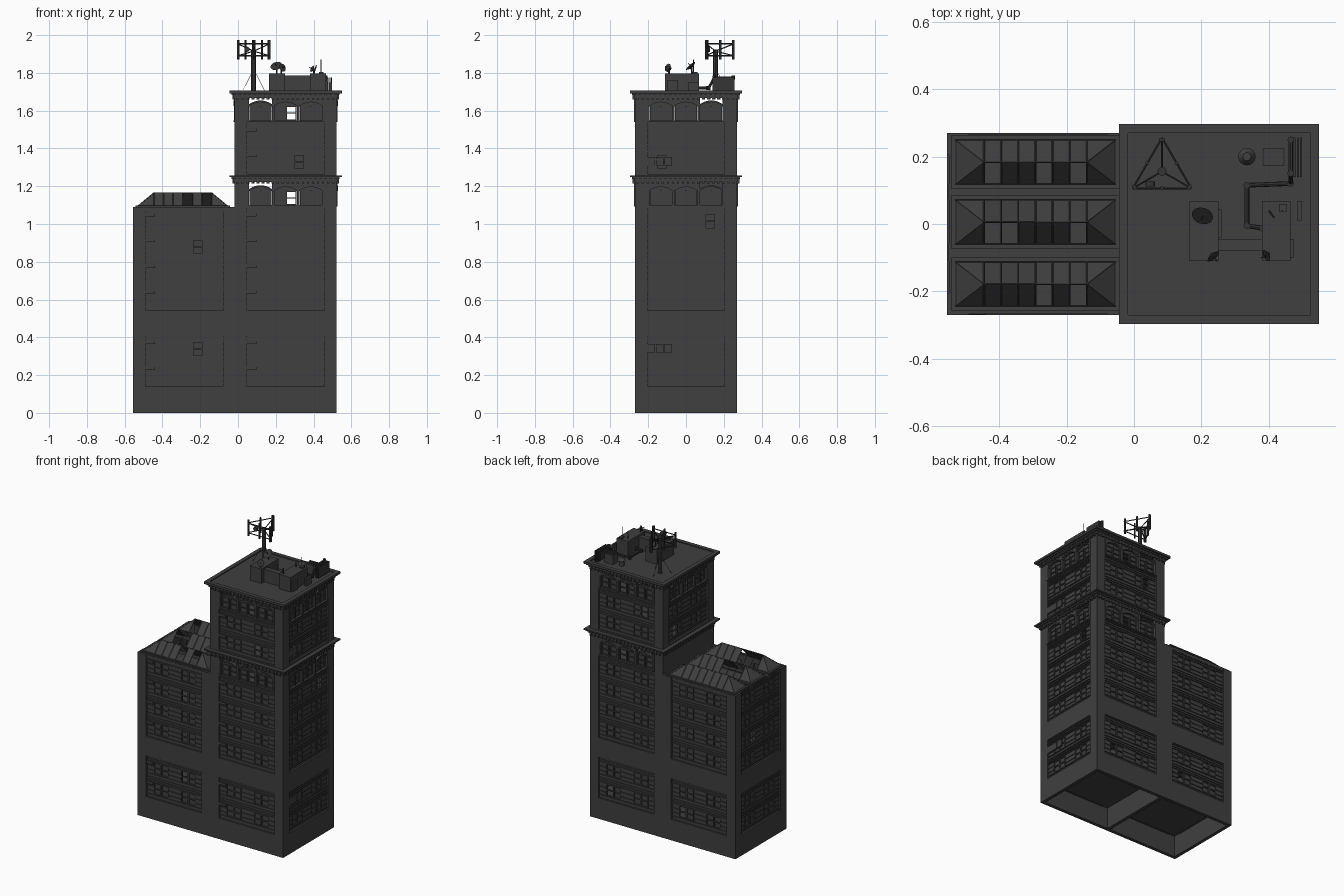
import bpy, bmesh, math, random
from mathutils import Matrix, Vector

cube = bpy.data.objects.get("Cube")
if cube:
    bpy.data.objects.remove(cube, do_unlink=True)
random.seed(4)


def material(name, value):
    m = bpy.data.materials.new(name)
    m.use_nodes = True
    m.diffuse_color = (value, value, value, 1)
    m.node_tree.nodes["Principled BSDF"].inputs["Base Color"].default_value = (value, value, value, 1)
    return m


MASONRY = material("dark grey masonry", 0.05)
METAL = material("blackened metal", 0.036)
parts = {}
WORLD = Matrix.Identity(4)


def mesh(part):
    return parts.setdefault(part, bmesh.new()) if part not in parts else parts[part]


def prism(part, M, pts, d0, d1):
    """Extrude a (u, v) outline between depths d0 and d1."""
    bm = mesh(part)
    a = [bm.verts.new(M @ Vector((u, d0, v))) for u, v in pts]
    b = [bm.verts.new(M @ Vector((u, d1, v))) for u, v in pts]
    bm.faces.new(a)
    bm.faces.new(b[::-1])
    for i in range(len(a)):
        j = (i + 1) % len(a)
        bm.faces.new((a[j], a[i], b[i], b[j]))


def box(part, M, u0, u1, v0, v1, d0, d1):
    prism(part, M, [(u0, v0), (u1, v0), (u1, v1), (u0, v1)], d0, d1)


def block(part, x0, x1, y0, y1, z0, z1):
    box(part, WORLD, x0, x1, z0, z1, y0, y1)


def tube(part, p, q, r, r2=None, sides=8):
    p, q = Vector(p), Vector(q)
    M = Matrix.Translation((p + q) / 2) @ (q - p).to_track_quat('Z', 'Y').to_matrix().to_4x4()
    bmesh.ops.create_cone(mesh(part), cap_ends=True, segments=sides, radius1=r,
                          radius2=r if r2 is None else r2, depth=(q - p).length, matrix=M)


def ring(part, cx, cy, hx, hy, w, z0, z1):
    for s in (-1, 1):
        a, b = sorted((s * hx, s * (hx - w)))
        block(part, cx + a, cx + b, cy - hy, cy + hy, z0, z1)
        a, b = sorted((s * hy, s * (hy - w)))
        block(part, cx - hx + w, cx + hx - w, cy + a, cy + b, z0, z1)


H, P, FLOOR = 0.27, 0.205, 0.1365     # half width, half panel, storey height
TOWER_X, ANNEX_X = 0.2525, -0.285


def window(M, u, v, w, h, missing):
    """Sash window with frame, meeting rail and pane."""
    for a, b in ((u, u + 0.005), (u + w - 0.005, u + w)):
        box("window_frames", M, a, b, v, v + h, 0.010, 0.022)
    for t in (0, h / 2 - 0.002, h - 0.005):
        box("window_frames", M, u, u + w, v + t, v + t + 0.005, 0.010, 0.022)
    if not missing:
        box("window_panes", M, u, u + w, v, v + h, 0.017, 0.021)


def panel(M, z0, floors, vents):
    for f in range(floors):
        b = z0 + f * FLOOR
        lo, hi = b + 0.022, b + 0.102
        # Lapped spandrel courses, sill and lintel
        for v0, v1 in ((b, lo), (hi, b + FLOOR)):
            box("spandrels", M, -P, P, v0, v1, 0.012, 0.03)
        for v in (lo - 0.006, hi, hi + 0.014, b + FLOOR - 0.005):
            box("spandrel_courses", M, -P, P, v, v + 0.006, 0.006, 0.014)
        for u0, u1 in ((-P, -0.157), (-0.047, 0.045), (0.155, P)):
            box("spandrels", M, u0, u1, lo, hi, 0.012, 0.03)
            for v in (lo + 0.02, lo + 0.05):
                box("spandrel_courses", M, u0, u1, v, v + 0.005, 0.007, 0.014)
        for g in (-0.157, 0.045):
            for k in (0, 1):
                window(M, g + k * 0.055, lo, 0.055, hi - lo, random.random() < 0.05)
        if vents:
            box("wall_vents", M, -P, -P + 0.05, b + 0.088, b + 0.105, 0.001, 0.012)


def arcade(M, z0, gap_bay, gap_pane):
    """Three segmental arches, each over a pair of windows."""
    top, bay = z0 + 0.13, 0.1333
    for i in range(3):
        c = (i - 1) * bay
        w = 0.061
        curve = [(c + w * t / 4, z0 + 0.104 - 0.020 * (t / 4) ** 2) for t in range(-4, 5)]
        outer = [(u, v + 0.009) for u, v in curve]
        prism("arch_hoods", M, curve + outer[::-1], -0.006, 0.02)
        if i != gap_bay:
            prism("arch_spandrels", M, outer + [(c + w, top), (c - w, top)], 0.0, 0.02)
        prism("arch_tympana", M, curve[::-1] + [(c - w, z0 + 0.082), (c + w, z0 + 0.082)], 0.012, 0.02)
        for k in (0, 1):
            window(M, c - 0.058 + k * 0.061, z0 + 0.008, 0.055, 0.075, 2 * i + k == gap_pane)
        box("arcade_piers", M, c - 0.004, c + 0.004, z0, z0 + 0.085, 0.004, 0.02)
    for e in range(4):
        u = (e - 1.5) * bay
        box("arcade_piers", M, u - 0.007, u + 0.007, z0, top, -0.004, 0.02)
    box("arcade_sills", M, -P, P, z0, z0 + 0.008, -0.005, 0.02)


def facade(cx, angle, z0, z1, panels=(), arcades=(), gaps=(None, None), vents=False):
    M = Matrix.Translation((cx, 0, 0)) @ Matrix.Rotation(math.radians(angle), 4, 'Z') @ Matrix.Translation((0, -H, 0))
    for u0, u1 in ((-H, -P), (P, H)):
        box("wall_piers", M, u0, u1, z0, z1, 0, 0.022)
    holes = [(z, z + n * FLOOR) for z, n in panels] + [(z, z + 0.13) for z in arcades]
    v = z0
    for a, b in sorted(holes) + [(z1, z1)]:
        if a - v > 0.002:
            box("wall_bands", M, -P, P, v, a, 0, 0.022)
        v = b
    for z, n in panels:
        panel(M, z, n, vents)
    for z in arcades:
        arcade(M, z, *gaps)


# Wall faces of the tower and the lower annex
LOW = [(0.14, 2), (0.543, 4)]
gaps = {0: (0, 3), 90: (2, None), 180: (2, 2), 270: (0, None)}
for angle in (0, 90, 180):
    facade(TOWER_X, angle, 0, 1.225, LOW, [1.092], gaps[angle], angle == 0)
facade(TOWER_X, 270, 0, 1.225)
for angle in (0, 90, 180, 270):
    facade(TOWER_X, angle, 1.255, 1.672, [(1.266, 2)], [1.541], gaps[angle], angle == 0)
for angle in (0, 180, 270):
    facade(ANNEX_X, angle, 0, 1.089, LOW, (), (None, None), angle == 0)

# Blinds on the side of the tower
for z in (0.32, 1.31):
    for k in range(3):
        y = -0.205 + k * 0.045
        block("side_blinds", TOWER_X + H - 0.012, TOWER_X + H - 0.002, y, y + 0.042, z, z + 0.045)

# Inner floors
for z in (0.143, 0.54, 0.82):
    block("inner_floors", -0.54, 0.51, -0.255, 0.255, z, z + 0.008)
for z in (1.082, 1.53):
    block("inner_floors", 0.0, 0.51, -0.255, 0.255, z, z + 0.008)
block("inner_floors", -0.54, 0, -0.255, 0.255, 0.955, 0.963)

# Stepped cornices with dentils
for top in (1.257, 1.70):
    for h, a, b in ((0.276, 0.032, 0.018), (0.286, 0.018, 0.009), (0.297, 0.009, 0)):
        block("cornices", TOWER_X - h, TOWER_X + h, -h, h, top - a, top - b)
    for angle in range(0, 360, 90):
        M = Matrix.Translation((TOWER_X, 0, 0)) @ Matrix.Rotation(math.radians(angle), 4, 'Z')
        for i in range(20):
            u = -0.262 + i * 0.0267
            box("cornice_dentils", M, u, u + 0.012, top - 0.042, top - 0.018, -0.282, -0.268)
ring("roof_rim", TOWER_X, 0, 0.297, 0.297, 0.027, 1.70, 1.706)

# Annex roof: deck strips, curbs and three hipped skylights
for y0, y1 in ((-0.265, -0.245), (-0.11, -0.06), (0.072, 0.118), (0.25, 0.265)):
    block("annex_deck", -0.55, -0.02, y0, y1, 1.075, 1.086)
X0, X1, R0, R1, ZB, ZT = -0.53, -0.055, -0.445, -0.14, 1.095, 1.165
OPEN = {-0.178: ({3, 5}, {0, 1, 2}), 0.006: ({0, 1, 5}, {0, 1, 2}), 0.184: ({0, 3, 5}, set())}
for cy, opened in OPEN.items():
    ring("skylight_curbs", (X0 + X1) / 2, cy, 0.25, 0.078, 0.014, 1.07, 1.097)
    bm = mesh("skylight_panes")
    ridge = [Vector((R0 + (R1 - R0) * i / 6, cy, ZT)) for i in range(7)]
    for s, gone in zip((-1, 1), opened):
        eave = [Vector((p.x, cy + s * 0.066, ZB)) for p in ridge]
        ends = [Vector((x, cy + s * 0.066, ZB)) for x in (X0, X1)]
        quads = [(eave[i], eave[i + 1], ridge[i + 1], ridge[i]) for i in range(6) if i not in gone]
        quads += [(ends[0], eave[0], ridge[0]), (eave[6], ends[1], ridge[6])]
        for q in quads:
            bm.faces.new([bm.verts.new(p) for p in (q if s < 0 else q[::-1])])
        for a, b in zip(eave, ridge):
            tube("skylight_bars", a, b, 0.0025, sides=4)
        for a, b in ((ends[0], ridge[0]), (ends[1], ridge[6]), (ends[0], ends[1])):
            tube("skylight_bars", a, b, 0.003, sides=4)
    for x, p, s in ((X0, ridge[0], 1), (X1, ridge[6], -1)):
        tri = [Vector((x, cy + s * 0.066, ZB)), Vector((x, cy - s * 0.066, ZB)), p]
        bm.faces.new([bm.verts.new(v) for v in tri])
    tube("skylight_bars", ridge[0], ridge[6], 0.003, sides=4)

# Rooftop plant rooms and ducts
RZ = 1.70
for x in (0.165, 0.38):
    block("plant_rooms", x, x + 0.085, -0.11, 0.068, RZ, 1.797)
block("plant_link", 0.25, 0.38, -0.08, -0.045, RZ, 1.785)
block("plant_hatches", 0.25, 0.26, -0.04, 0.045, RZ, 1.77)
block("plant_hatches", 0.465, 0.475, -0.10, -0.045, RZ, 1.76)
block("plant_hatches", 0.43, 0.452, 0.035, 0.06, 1.797, 1.805)
block("plant_hatches", 0.483, 0.497, 0.01, 0.068, RZ, 1.75)
block("air_handler", 0.383, 0.445, 0.172, 0.225, RZ, 1.762)
for k in range(5):
    block("air_handler_ribs", 0.381, 0.447, 0.176 + k * 0.01, 0.18 + k * 0.01, 1.762, 1.766)
tube("roof_vent", (0.335, 0.2, RZ), (0.335, 0.2, 1.735), 0.016, sides=16)
tube("roof_vent", (0.335, 0.2, 1.735), (0.335, 0.2, 1.755), 0.026, 0.012, 16)
for x in (0.474, 0.484, 0.493):
    block("cooling_grille", x, x + 0.005, 0.14, 0.257, 1.705, 1.775)
path = [(0.465, 0.25, 1.72), (0.465, 0.25, 1.775), (0.465, 0.15, 1.775), (0.465, 0.12, 1.72),
        (0.335, 0.115, 1.72), (0.335, -0.005, 1.72), (0.38, -0.012, 1.72)]
for a, b in zip(path, path[1:]):
    tube("roof_pipe", a, b, 0.007)
    tube("roof_pipe", Vector(b) - Vector((0, 0, 0.01)), Vector(b) + Vector((0, 0, 0.01)), 0.01)

# Satellite dishes and whip aerials
for x, y, z, r, aim in ((0.205, 0.03, 1.83, 0.032, (-0.2, -0.6, 0.7)), (0.23, -0.09, 1.825, 0.022, (0.6, -0.7, 0.3)),
                        (0.40, -0.09, 1.818, 0.018, (-0.8, -0.4, 0.4))):
    c, d = Vector((x, y, z)), Vector(aim).normalized()
    tube("dish_stands", (x, y, 1.795), c, 0.004)
    tube("dishes", c, c + d * 0.009, r * 0.4, r, 16)
    tube("dish_stands", c, c + d * 0.028, 0.002)
tube("whip_aerials", (0.44, 0.04, 1.79), (0.44, 0.04, 1.87), 0.002)
tube("whip_aerials", (0.40, 0.04, 1.79), (0.415, 0.02, 1.84), 0.003)

# Mast with triangular antenna frame and guy wires
mast = Vector((0.083, 0.156, 0))
tube("mast", mast + Vector((0, 0, RZ)), mast + Vector((0, 0, 1.925)), 0.013, sides=12)
corners = [mast + Vector((0.1 * math.cos(a), 0.1 * math.sin(a), 0)) for a in (math.radians(90 + 120 * k) for k in range(3))]
for i, c in enumerate(corners):
    n = corners[(i + 1) % 3]
    for z in (1.89, 1.955):
        up = Vector((0, 0, z))
        tube("antenna_frame", c + up, n + up, 0.0035, sides=6)
        tube("antenna_frame", mast + Vector((0, 0, 1.915)), c + up, 0.003, sides=6)
    for t in (0.04, 0.5, 0.96):
        p = c.lerp(n, t)
        tube("antenna_panels", p + Vector((0, 0, 1.872)), p + Vector((0, 0, 1.974)), 0.006, sides=6)
    tube("guy_wires", mast + Vector((0, 0, 1.82)), mast.lerp(c, 0.7) + Vector((0, 0, RZ)), 0.0012, sides=4)
tube("antenna_drum", mast + Vector((-0.035, -0.03, 1.925)), mast + Vector((-0.035, -0.045, 1.925)), 0.014, sides=12)

# Turn every part into an object
metal_parts = ("mast", "antenna_frame", "antenna_panels", "antenna_drum", "guy_wires", "roof_pipe",
               "dishes", "dish_stands", "cooling_grille")
round_parts = ("mast", "dishes", "roof_vent", "roof_pipe", "antenna_drum")
for name, bm in parts.items():
    if name != "skylight_panes":
        bmesh.ops.recalc_face_normals(bm, faces=bm.faces)
    me = bpy.data.meshes.new(name)
    bm.to_mesh(me)
    bm.free()
    me.materials.append(METAL if name in metal_parts else MASONRY)
    ob = bpy.data.objects.new(name, me)
    bpy.context.collection.objects.link(ob)
    if name == "skylight_panes":
        ob.modifiers.new("thickness", 'SOLIDIFY').thickness = 0.003
    if name in round_parts:
        bpy.ops.object.select_all(action='DESELECT')
        ob.select_set(True)
        bpy.context.view_layer.objects.active = ob
        bpy.ops.object.shade_smooth_by_angle()
